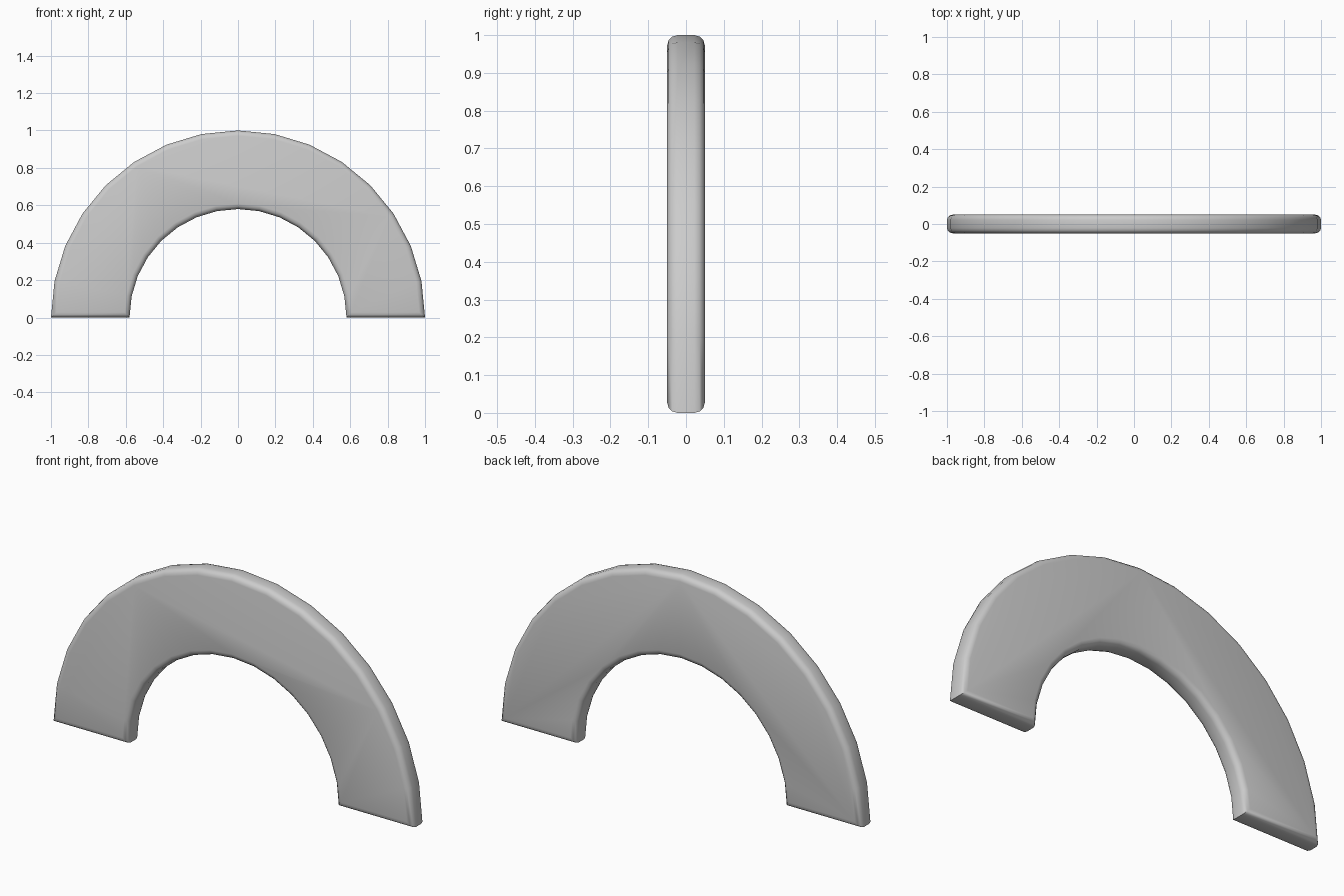
import bpy, bmesh
from math import sin, cos, pi

if "Cube" in bpy.data.objects:
    bpy.data.objects.remove(bpy.data.objects["Cube"])

OUTER, INNER, DEPTH, STEPS = 1.0, 0.58, 0.1, 16

# Half-ring outline, extruded through the depth
bm = bmesh.new()


def arc(radius, y):
    return [bm.verts.new((radius * cos(pi * i / STEPS), y, radius * sin(pi * i / STEPS)))
            for i in range(STEPS + 1)]


loops = []
for y in (-DEPTH / 2, DEPTH / 2):
    loop = arc(OUTER, y) + arc(INNER, y)[::-1]
    loops.append(loop)
front, back = loops
n = len(front)
caps = [bm.faces.new(front), bm.faces.new(back[::-1])]
for i in range(n):
    j = (i + 1) % n
    bm.faces.new((front[i], back[i], back[j], front[j]))
bmesh.ops.recalc_face_normals(bm, faces=bm.faces)

# Round the rims of the front and back faces only
rims = [e for f in caps for e in f.edges]
bmesh.ops.bevel(bm, geom=rims, offset=0.028, offset_type='OFFSET',
                segments=3, profile=0.5, affect='EDGES', clamp_overlap=True)

mesh = bpy.data.meshes.new("half_ring_arch")
bm.to_mesh(mesh)
bm.free()
arch = bpy.data.objects.new("half_ring_arch", mesh)
bpy.context.collection.objects.link(arch)

# Smooth the curved sides, keep the end corners sharp
bpy.context.view_layer.objects.active = arch
arch.select_set(True)
bpy.ops.object.shade_smooth_by_angle(angle=pi / 5)
